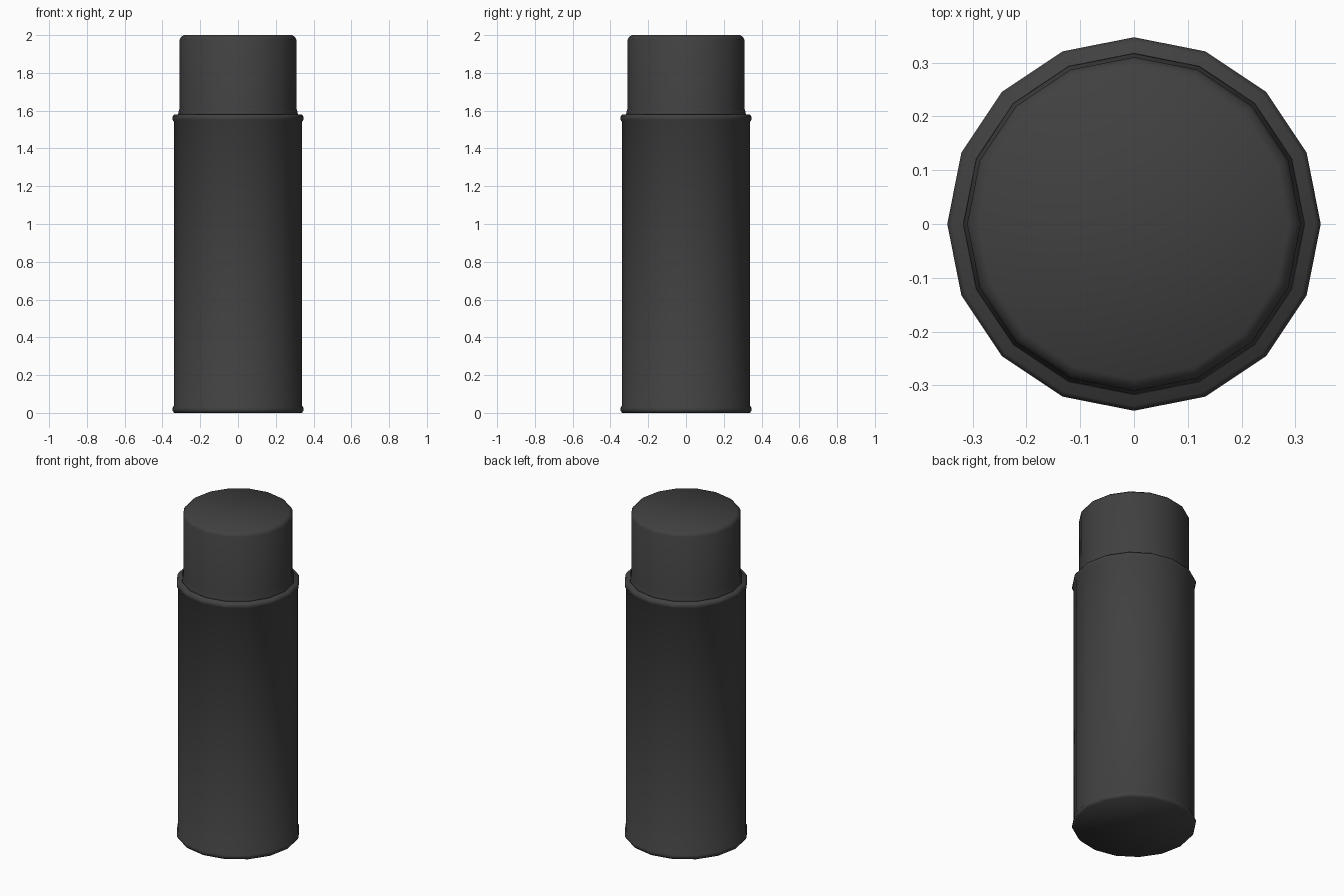
import bpy
import bmesh
from math import cos, sin, tau

SIDES = 16

cube = bpy.data.objects.get("Cube")
if cube:
    bpy.data.objects.remove(cube, do_unlink=True)

# Single dark grey plastic
plastic = bpy.data.materials.new("charcoal_plastic")
plastic.use_nodes = True
colour = (0.052, 0.052, 0.052, 1)
plastic.diffuse_color = colour
plastic.node_tree.nodes["Principled BSDF"].inputs["Base Color"].default_value = colour


def lathe(name, profile):
    """Turn a (radius, height) profile around z and close both ends."""
    bm = bmesh.new()
    rings = []
    for r, z in profile:
        angles = [tau * i / SIDES for i in range(SIDES)]
        rings.append([bm.verts.new((r * cos(a), r * sin(a), z)) for a in angles])
    for low, high in zip(rings, rings[1:]):
        for i in range(SIDES):
            j = (i + 1) % SIDES
            bm.faces.new((low[i], low[j], high[j], high[i]))
    bm.faces.new(rings[0][::-1])
    bm.faces.new(rings[-1])
    for face in bm.faces:
        face.smooth = True
    mesh = bpy.data.meshes.new(name)
    bm.to_mesh(mesh)
    bm.free()
    mesh.materials.append(plastic)
    obj = bpy.data.objects.new(name, mesh)
    bpy.context.collection.objects.link(obj)
    return obj


# Tall canister with a raised rim at each end
lathe("canister_body", [
    (0.338, 0.0), (0.347, 0.012), (0.347, 0.027), (0.340, 0.038),
    (0.340, 1.542), (0.347, 1.553), (0.347, 1.568), (0.338, 1.58),
])

# Narrower cap with a flared foot and a chamfered top edge
lathe("cap", [
    (0.318, 1.575), (0.316, 1.588), (0.309, 1.615),
    (0.310, 1.975), (0.303, 1.988), (0.288, 2.0),
])
